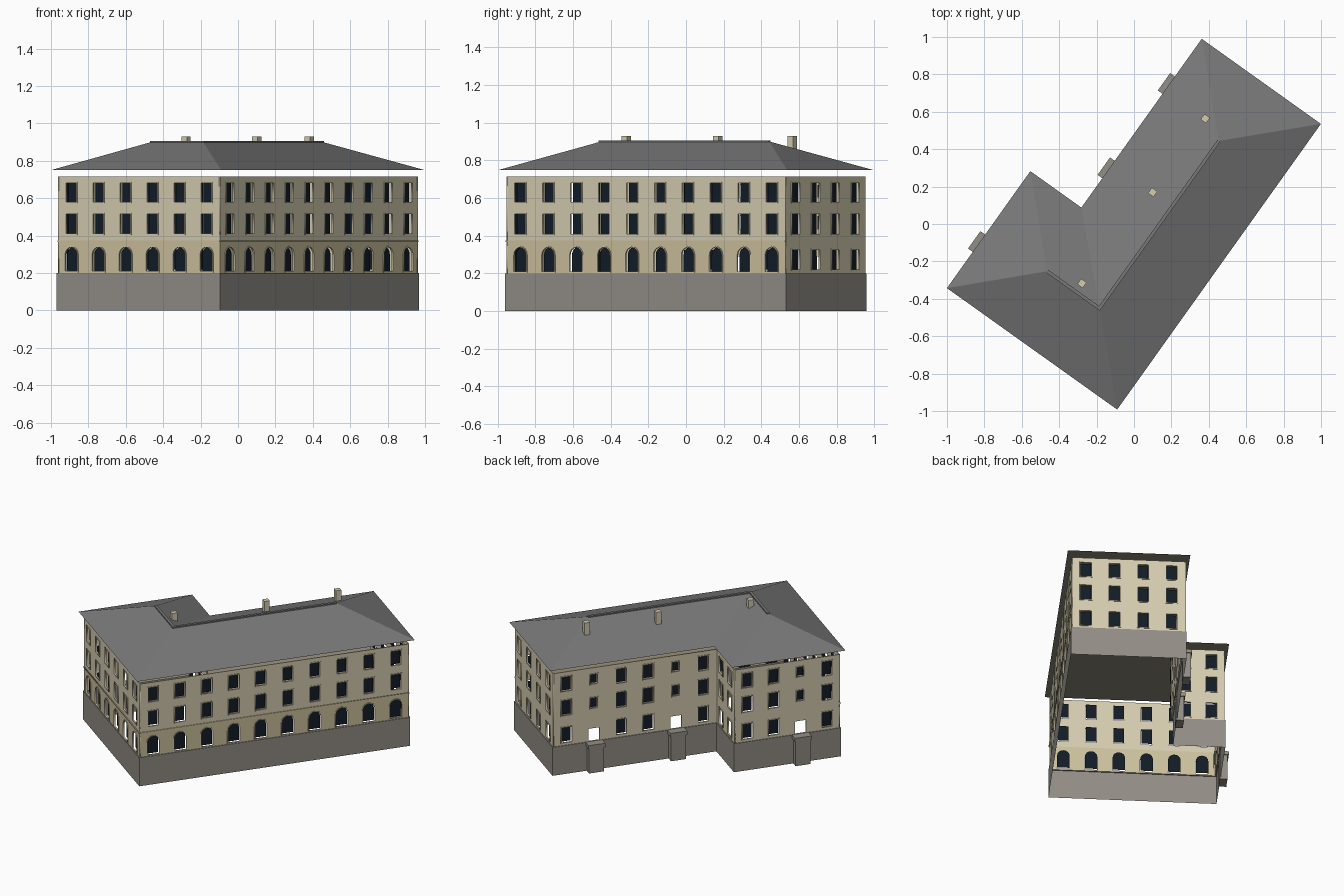
import bpy, bmesh, math
from mathutils import Matrix, Vector

if "Cube" in bpy.data.objects:
    bpy.data.objects.remove(bpy.data.objects["Cube"])

# Plan frame: x along the long street front, y along the short one
PLACE = Matrix.Translation((-0.09, -0.992, 0)) @ Matrix.Rotation(math.radians(54.5), 4, 'Z')
LONG, DEEP, WING, WINGLEN = 1.876, 0.783, 0.768, 1.118
EAVE, RIDGE, WALLTOP, BASETOP, BAND = 0.75, 0.90, 0.715, 0.20, 0.37


def material(name, rgb):
    m = bpy.data.materials.new(name)
    m.diffuse_color = (*rgb, 1)
    m.use_nodes = True
    m.node_tree.nodes["Principled BSDF"].inputs["Base Color"].default_value = m.diffuse_color
    return m


PLASTER = material("plaster", (0.66, 0.60, 0.43))
ARCADE = material("arcade_plaster", (0.60, 0.53, 0.34))
STONE = material("stone", (0.29, 0.27, 0.24))
SLATE = material("slate", (0.19, 0.19, 0.19))
GLASS = material("glass", (0.006, 0.012, 0.02))
SOFFIT = material("soffit", (0.25, 0.24, 0.18))


def mesh_part(name, verts, faces, mat):
    me = bpy.data.meshes.new(name)
    me.from_pydata(verts, [], faces)
    me.materials.append(mat)
    ob = bpy.data.objects.new(name, me)
    ob.matrix_world = PLACE
    bpy.context.collection.objects.link(ob)
    return ob


def box(name, lo, hi, mat):
    bm = bmesh.new()
    bmesh.ops.create_cube(bm, size=1)
    lo, hi = Vector(lo), Vector(hi)
    bmesh.ops.scale(bm, vec=hi - lo, verts=bm.verts)
    bmesh.ops.translate(bm, vec=(lo + hi) / 2, verts=bm.verts)
    me = bpy.data.meshes.new(name)
    bm.to_mesh(me)
    bm.free()
    me.materials.append(mat)
    ob = bpy.data.objects.new(name, me)
    ob.matrix_world = PLACE
    bpy.context.collection.objects.link(ob)


def outline(d):
    return [(d, d), (LONG - d, d), (LONG - d, DEEP - d), (WING - d, DEEP - d),
            (WING - d, WINGLEN - d), (d, WINGLEN - d)]


def rect(x0, x1, z0, z1):
    return [(x0, z0), (x1, z0), (x1, z1), (x0, z1)]


def window(cx, w, z0, z1):
    return rect(cx - w / 2, cx + w / 2, z0, z1)


def arch(cx, w, z0, z1):
    r, n = w / 2, 8
    top = [(cx + r * math.cos(math.pi * i / n), z1 - r + r * math.sin(math.pi * i / n))
           for i in range(n + 1)]
    return [(cx - r, z0), (cx + r, z0)] + top


def panel(name, loops, frame, depth, thick, mat):
    """Flat sheet from closed loops (inner loops are holes), in a wall frame."""
    cu = bpy.data.curves.new(name, 'CURVE')
    cu.dimensions = '2D'
    cu.fill_mode = 'BOTH'
    cu.extrude = thick / 2
    for loop in loops:
        sp = cu.splines.new('POLY')
        sp.points.add(len(loop) - 1)
        for p, (x, y) in zip(sp.points, loop):
            p.co = (x, y, 0, 1)
        sp.use_cyclic_u = True
    cu.materials.append(mat)
    ob = bpy.data.objects.new(name, cu)
    ob.matrix_world = PLACE @ frame @ Matrix.Translation((0, 0, depth))
    bpy.context.collection.objects.link(ob)
    bpy.ops.object.select_all(action='DESELECT')
    bpy.context.view_layer.objects.active = ob
    ob.select_set(True)
    bpy.ops.object.convert(target='MESH')


def facade(name, p, q, count, arcade=False, doors=()):
    p, q = Vector((*p, 0)), Vector((*q, 0))
    length = (q - p).length
    d = (q - p) / length
    nrm = d.cross(Vector((0, 0, 1)))
    frame = Matrix(((d.x, 0, nrm.x, p.x), (d.y, 0, nrm.y, p.y), (0, 1, 0, 0), (0, 0, 0, 1)))
    low, high, gaps, trim = [], [], [], []
    for i in range(count):
        c = (i + 0.5) * length / count
        s = 0.011 if i in doors else 0
        for z0, z1 in ((0.41, 0.515), (0.58, 0.68)):
            a = (c, 0.068 - 2 * s, z0 + 2 * s, z1 - s)
            high.append(window(*a))
            trim += [high[-1], window(c, a[1] + 0.012, a[2] - 0.006, a[3] + 0.006)]
        if i in doors:
            gaps.append(window(c, 0.075, 0.203, 0.29))
            # Entrance porch with a wider cap
            for part, w, out, z0, z1 in (("porch", 0.05, 0.05, 0, 0.175),
                                         ("porch_cap", 0.057, 0.058, 0.175, 0.2)):
                a, b = p + d * (c - w), p + d * (c + w) + nrm * out
                box(f"{name}_{part}_{i}", (min(a.x, b.x), min(a.y, b.y), z0),
                    (max(a.x, b.x), max(a.y, b.y), z1), STONE)
        else:
            shape, w, z0, z1 = (arch, 0.08, 0.21, 0.338) if arcade else (window, 0.068, 0.22, 0.325)
            low.append(shape(c, w, z0, z1))
            trim += [low[-1], shape(c, w + 0.012, z0 - 0.006, z1 + 0.006)]
    # Wall sheets
    if arcade:
        panel(name + "_arcade", [rect(0, length, BASETOP, BAND)] + low, frame, -0.003, 0.006, ARCADE)
        panel(name + "_wall", [rect(0, length, BAND, WALLTOP)] + high, frame, -0.003, 0.006, PLASTER)
        panel(name + "_band", [rect(0, length, BAND - 0.004, BAND + 0.004)], frame, 0.002, 0.006, ARCADE)
    else:
        panel(name + "_wall", [rect(0, length, BASETOP, WALLTOP)] + low + high + gaps,
              frame, -0.003, 0.006, PLASTER)
    # Window surrounds and recessed panes
    panel(name + "_window_trim", trim, frame, 0.0, 0.008, PLASTER)
    panel(name + "_panes", low + high, frame, -0.018, 0.0, GLASS)


# Facades, anticlockwise from the street corner
B, C, D, E, F, A = outline(0.027)
facade("long_street", B, C, 10, arcade=True)
facade("end", C, D, 4)
facade("long_court", D, E, 6, doors=(1, 4))
facade("wing_court", E, F, 2)
facade("wing_end", F, A, 4, doors=(2,))
facade("short_street", A, B, 6, arcade=True)

# Stone base, open at the bottom, with a narrow ledge at the top
rings = [(0.022, 0), (0.022, BASETOP), (0.030, BASETOP)]
verts = [(x, y, z) for d, z in rings for x, y in outline(d)]
faces = [(r * 6 + i, r * 6 + (i + 1) % 6, r * 6 + 6 + (i + 1) % 6, r * 6 + 6 + i)
         for r in range(2) for i in range(6)]
mesh_part("base", verts, faces, STONE)

# Hipped roof over the L plan
h = DEEP / 2
ridge = [(LONG - h, h), (0.385, h), (0.385, WINGLEN - 0.384)]
verts = [(x, y, EAVE) for x, y in outline(0)] + [(x, y, RIDGE) for x, y in ridge]
mesh_part("roof", verts, [(0, 1, 6, 7), (1, 2, 6), (2, 3, 7, 6), (3, 4, 8, 7), (4, 5, 8), (5, 0, 7, 8)], SLATE)
mesh_part("soffit", [(x, y, EAVE - 0.001) for x, y in outline(0)], [(5, 4, 3, 2, 1, 0)], SOFFIT)

# Ridge caps
t = 0.009
box("ridge_cap_long", (ridge[1][0] - t, h - t, 0.892), (ridge[0][0], h + t, 0.905), SLATE)
box("ridge_cap_wing", (ridge[1][0] - t, h + t, 0.892), (ridge[1][0] + t, ridge[2][1], 0.905), SLATE)

# Chimneys
for i, (x, y) in enumerate(((0.44, 0.545), (1.056, 0.52), (1.54, 0.52))):
    box(f"chimney_{i}", (x - 0.018, y - 0.018, 0.82), (x + 0.018, y + 0.018, 0.93), PLASTER)
